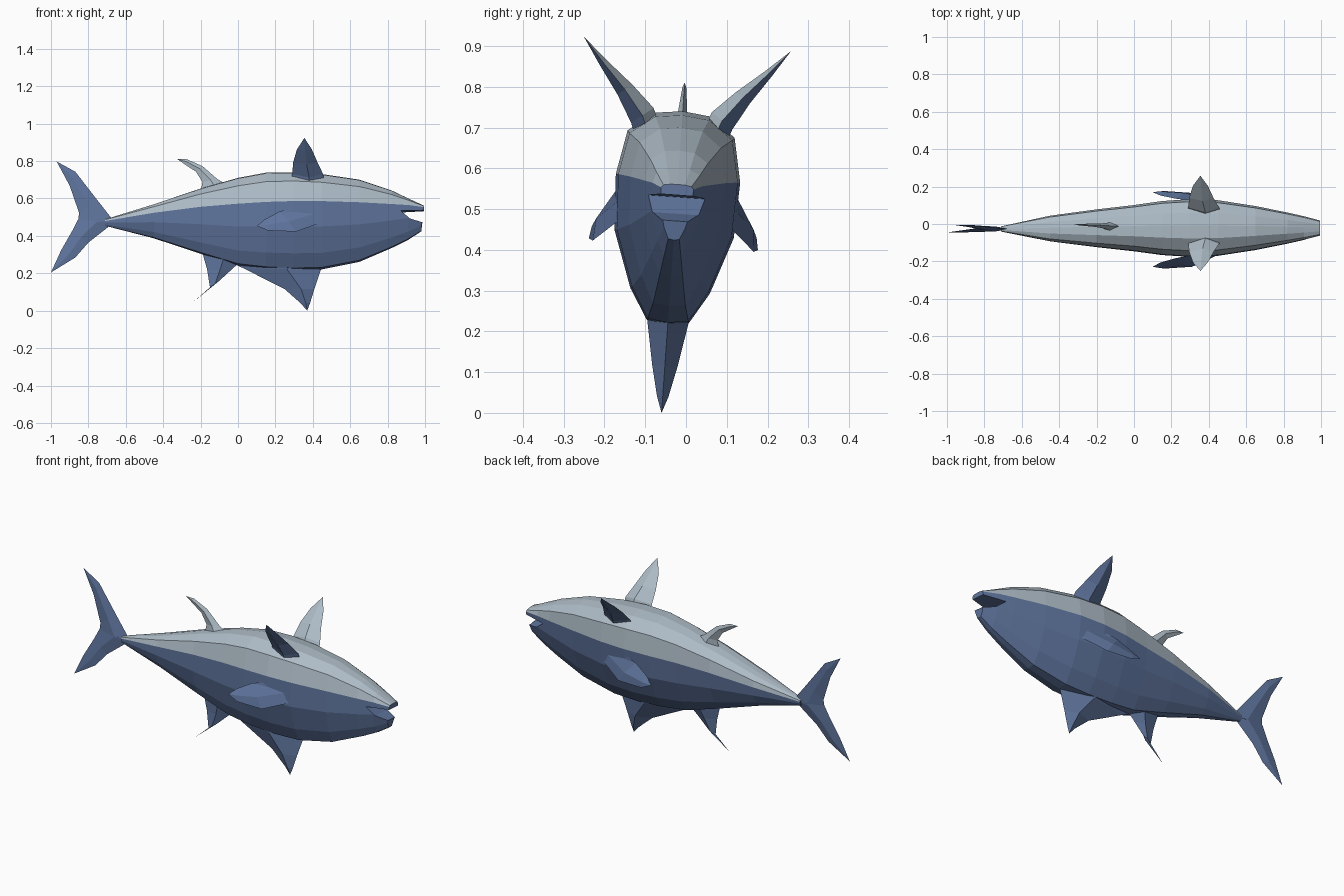
import bpy, bmesh, math
from mathutils import Matrix, Vector

if "Cube" in bpy.data.objects:
    bpy.data.objects.remove(bpy.data.objects["Cube"])

def material(name, rgb):
    m = bpy.data.materials.new(name)
    m.diffuse_color = (*rgb, 1)
    m.use_nodes = True
    m.node_tree.nodes["Principled BSDF"].inputs["Base Color"].default_value = m.diffuse_color
    return m

BLUE = material("slate blue", (0.115, 0.178, 0.342))
GREY = material("pale grey", (0.42, 0.50, 0.565))

# the whole fish leans slightly about its long axis
LEAN = Matrix.Translation((0, -0.06, 0)) @ Matrix.Rotation(-0.07, 4, 'X')

def finish(name, bm, paint):
    """Clean up, colour the faces by a rule, and make the object."""
    bmesh.ops.remove_doubles(bm, verts=bm.verts, dist=0.0005)
    bmesh.ops.recalc_face_normals(bm, faces=bm.faces)
    bm.normal_update()
    for f in bm.faces:
        f.material_index = paint(f)
    bm.transform(LEAN)
    me = bpy.data.meshes.new(name)
    bm.to_mesh(me)
    bm.free()
    me.materials.append(BLUE)
    me.materials.append(GREY)
    ob = bpy.data.objects.new(name, me)
    bpy.context.collection.objects.link(ob)
    return ob

def loft(rings):
    """Skin closed rings of equal length and cap both ends."""
    bm = bmesh.new()
    loops = [[bm.verts.new(p) for p in r] for r in rings]
    n = len(loops[0])
    for a, b in zip(loops, loops[1:]):
        for i in range(n):
            j = (i + 1) % n
            bm.faces.new((a[i], a[j], b[j], b[i]))
    bm.faces.new(loops[0])
    bm.faces.new(loops[-1][::-1])
    return bm

def fin(name, sections, normal, paint=lambda f: 0, side=1):
    """Diamond-section fin; each section is (lead, trail, half thickness)."""
    n = Vector(normal).normalized()
    rings = []
    for lead, trail, t in sections:
        a, b = Vector(lead), Vector(trail)
        m = a.lerp(b, 0.45)
        rings.append([Vector((p.x, p.y * side, p.z)) for p in (a, m + n * t, b, m - n * t)])
    return finish(name, loft(rings), paint)

def flat_fin(name, sections, colour=0):
    """Upright fin on the centre plane, points given as x, z."""
    return fin(name, [((a[0], 0, a[1]), (b[0], 0, b[1]), t) for a, b, t in sections],
               (0, 1, 0), lambda f: colour)

# body stations: x, back height, colour line, belly height, half width
STATIONS = [
    (-0.71, 0.490, 0.480, 0.455, 0.014),
    (-0.45, 0.570, 0.520, 0.388, 0.068),
    (-0.20, 0.655, 0.550, 0.305, 0.100),
    (0.00, 0.712, 0.565, 0.243, 0.122),
    (0.15, 0.740, 0.573, 0.225, 0.143),
    (0.30, 0.742, 0.577, 0.218, 0.153),
    (0.45, 0.732, 0.577, 0.222, 0.147),
    (0.65, 0.702, 0.573, 0.262, 0.116),
    (0.82, 0.645, 0.566, 0.335, 0.082),
    (0.91, 0.602, 0.562, 0.380, 0.062),
    (0.995, 0.562, 0.552, 0.425, 0.040),
]

def body_ring(x, top, line, low, w):
    up, down = top - line, line - low
    half = [(0, top), (0.45 * w, top - 0.05 * up), (0.86 * w, line + 0.66 * up), (w, line),
            (0.96 * w, line - 0.38 * down), (0.64 * w, line - 0.77 * down),
            (0.34 * w, low + 0.02 * down), (0, low)]
    full = half + [(-y, z) for y, z in half[-2:0:-1]]
    # the lower jaw is a little shorter than the snout
    return [(x - (0.015 if x > 0.95 and z < 0.5 else 0), y, z) for y, z in full]

def above_line(f):
    """Grey wherever the whole face lies on or above the colour line."""
    def line(x):
        for a, b in zip(STATIONS, STATIONS[1:]):
            if x <= b[0]:
                return a[2] + (b[2] - a[2]) * (x - a[0]) / (b[0] - a[0])
        return STATIONS[-1][2]
    return int(all(v.co.z >= line(v.co.x) - 0.001 for v in f.verts))

body = finish("body", loft([body_ring(*s) for s in STATIONS]), above_line)

# open mouth, cut out with a wedge
wedge = [(0.87, 0.531), (1.1, 0.54), (1.1, 0.455), (0.98, 0.473), (0.92, 0.49)]
cutter = finish("mouth_cutter", loft([[(x, y, z) for x, z in wedge] for y in (-0.2, 0.2)]),
                lambda f: 0)
cutter.hide_render = True
cut = body.modifiers.new("mouth", 'BOOLEAN')
cut.operation = 'DIFFERENCE'
cut.solver = 'EXACT'
cut.object = cutter
bpy.context.view_layer.update()
cut_mesh = bpy.data.meshes.new_from_object(
    body.evaluated_get(bpy.context.evaluated_depsgraph_get()))
body.modifiers.clear()
body.data = cut_mesh
bpy.data.objects.remove(cutter)

# tail lobes
flat_fin("tail_upper_lobe", [
    ((-0.66, 0.475), (-0.855, 0.475), 0.014),
    ((-0.75, 0.59), (-0.85, 0.525), 0.010),
    ((-0.87, 0.745), (-0.90, 0.67), 0.006),
    ((-0.97, 0.80), (-0.97, 0.80), 0)])
flat_fin("tail_lower_lobe", [
    ((-0.66, 0.475), (-0.855, 0.49), 0.014),
    ((-0.80, 0.365), (-0.885, 0.43), 0.010),
    ((-0.87, 0.285), (-0.945, 0.325), 0.006),
    ((-1.0, 0.205), (-1.0, 0.205), 0)])

# back fin
flat_fin("dorsal_fin", [
    ((-0.05, 0.67), (-0.20, 0.63), 0.026),
    ((-0.11, 0.705), (-0.19, 0.69), 0.016),
    ((-0.19, 0.775), (-0.225, 0.745), 0.009),
    ((-0.275, 0.812), (-0.285, 0.785), 0.005),
    ((-0.325, 0.812), (-0.325, 0.812), 0)], 1)

# belly fins
flat_fin("belly_fin", [
    ((0.46, 0.26), (-0.04, 0.26), 0.055),
    ((0.442, 0.218), (0.04, 0.222), 0.050),
    ((0.408, 0.115), (0.25, 0.115), 0.031),
    ((0.385, 0.04), (0.335, 0.04), 0.014),
    ((0.37, 0.0), (0.37, 0.0), 0)])
flat_fin("anal_fin", [
    ((0.02, 0.27), (-0.19, 0.31), 0.035),
    ((-0.04, 0.215), (-0.165, 0.22), 0.018),
    ((-0.10, 0.16), (-0.15, 0.125), 0.010),
    ((-0.235, 0.05), (-0.235, 0.05), 0)])

for side, word in ((-1, "near"), (1, "far")):
    # raised fins: grey on the inner face, blue on the outer face
    fin(word + "_raised_fin", [
        ((0.46, 0.08, 0.68), (0.285, 0.08, 0.68), 0.034),
        ((0.455, 0.098, 0.725), (0.29, 0.098, 0.725), 0.033),
        ((0.425, 0.145, 0.785), (0.295, 0.145, 0.785), 0.022),
        ((0.395, 0.205, 0.85), (0.315, 0.205, 0.85), 0.010),
        ((0.355, 0.255, 0.908), (0.355, 0.255, 0.908), 0)],
        (0, -0.8, 0.6), lambda f: int(f.normal.z > 0), side)
    # swept side fins
    fin(word + "_side_fin", [
        ((0.48, 0.125, 0.475), (0.37, 0.135, 0.56), 0.008),
        ((0.31, 0.198, 0.41), (0.22, 0.16, 0.52), 0.014),
        ((0.16, 0.208, 0.415), (0.14, 0.18, 0.475), 0.008),
        ((0.10, 0.20, 0.44), (0.10, 0.20, 0.44), 0)],
        (0.2, 0.9, 0.4), lambda f: 0, side)
